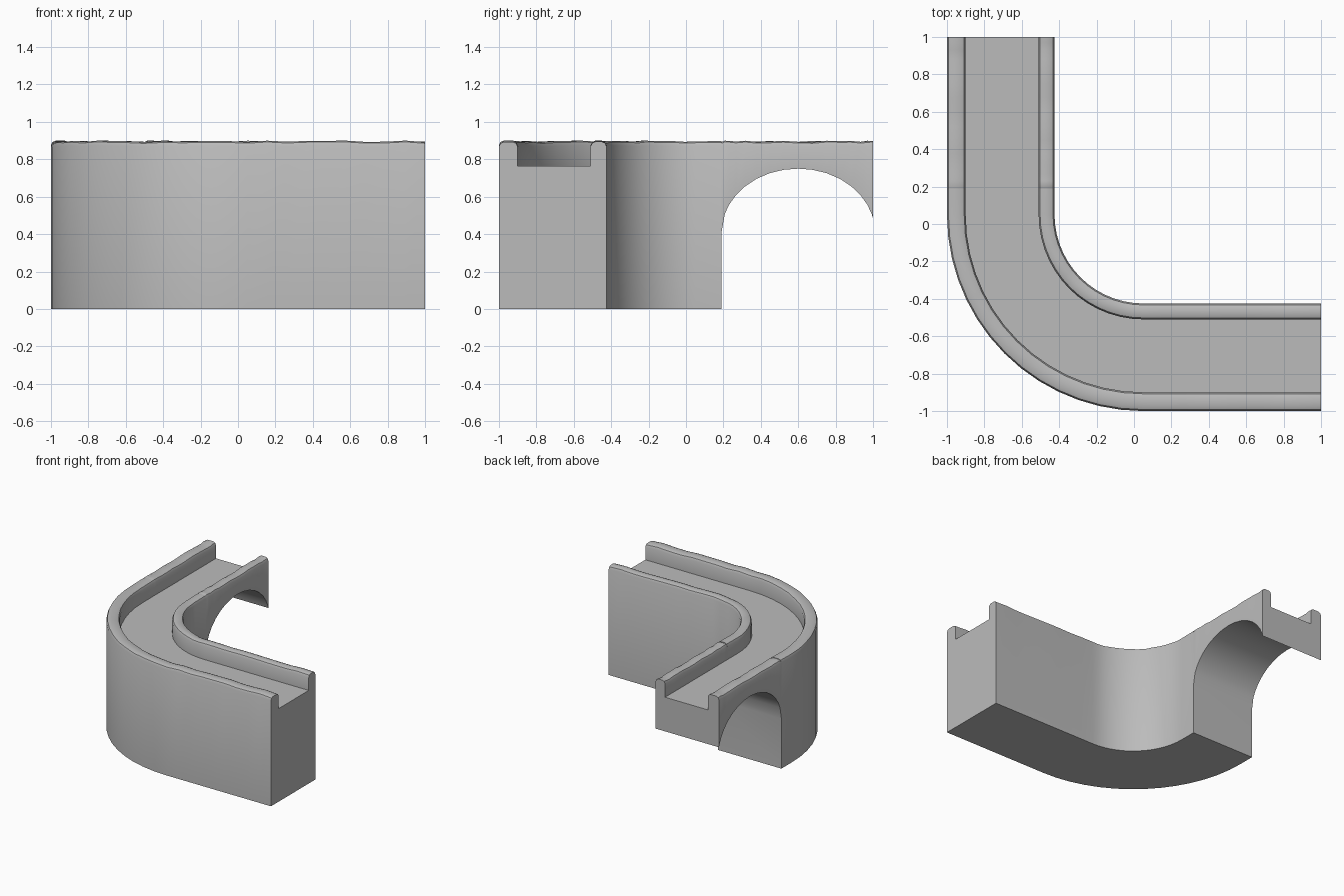
import bpy, bmesh, math, random

random.seed(4)
cube = bpy.data.objects.get("Cube")
if cube:
    bpy.data.objects.remove(cube)

BEND = 0.05             # centre of the bend in x and y
RADIUS = 1.05           # outer radius of the bend
TOP, FLOOR = 0.9, 0.765
ARCH_Y, ARCH_START = 0.6, 0.19

stone = bpy.data.materials.new("grey stone")
stone.use_nodes = True
colour = (0.5, 0.5, 0.5, 1)
stone.diffuse_color = colour
stone.node_tree.nodes["Principled BSDF"].inputs["Base Color"].default_value = colour


def arch_height(y):
    """Underside of the arch at a given depth."""
    u = min(1, abs(y - ARCH_Y) / (ARCH_Y - ARCH_START))
    return 0.41 + 0.34 * math.sqrt(1 - u * u)


def wall_top(a, b):
    """Rounded rim from offset a to offset b."""
    return [(a, TOP - 0.025), (a + 0.008, TOP - 0.007), (a + 0.025, TOP),
            (b - 0.025, TOP), (b - 0.008, TOP - 0.007), (b, TOP - 0.025)]


# Cross-section: offset from the outer face, and height
rim = wall_top(0, 0.1) + [(0.1, FLOOR), (0.49, FLOOR)] + wall_top(0.49, 0.575)

# Stations along the channel: placing function and underside height
stations = []
for i in range(17):                                     # arched leg
    y = ARCH_Y + (1 - ARCH_Y) * math.cos(math.pi * i / 16)
    if i == 16:
        y = ARCH_START
    stations.append((lambda d, y=y: (d - 1, y), arch_height(y)))
stations.append((lambda d: (d - 1, ARCH_START), 0.0))
for i in range(15):                                     # quarter bend
    a = math.pi + math.pi / 2 * i / 14
    stations.append((lambda d, a=a: (BEND + (RADIUS - d) * math.cos(a),
                                     BEND + (RADIUS - d) * math.sin(a)), 0.0))
for i in range(1, 10):                                  # straight leg
    x = BEND + (1 - BEND) * i / 9
    stations.append((lambda d, x=x: (x, d - 1), 0.0))

# Sweep the section through the stations, with a slightly worn rim
bm = bmesh.new()
rings = []
for place, under in stations:
    wear = [random.uniform(0, 0.008) for _ in range(2)]
    ring = []
    for d, z in [(0, under)] + rim + [(0.575, under)]:
        if z > TOP - 0.03:
            z -= wear[d > 0.3]
        ring.append(bm.verts.new((*place(d), z)))
    rings.append(ring)

count = len(rings[0])
for r0, r1 in zip(rings, rings[1:]):
    for j in range(count):
        k = (j + 1) % count
        quad = [r0[j], r0[k], r1[k], r1[j]]
        # the pier wall has no side faces of its own
        if len({tuple(round(c, 4) for c in v.co) for v in quad}) > 2:
            bm.faces.new(quad)
bm.faces.new(rings[0])
bm.faces.new(rings[-1])
bmesh.ops.remove_doubles(bm, verts=bm.verts, dist=0.0005)
bmesh.ops.recalc_face_normals(bm, faces=bm.faces)

mesh = bpy.data.meshes.new("channel_corner")
bm.to_mesh(mesh)
bm.free()
mesh.materials.append(stone)
channel = bpy.data.objects.new("channel_corner", mesh)
bpy.context.collection.objects.link(channel)
bpy.context.view_layer.objects.active = channel
channel.select_set(True)
bpy.ops.object.shade_smooth_by_angle(angle=math.radians(35))
